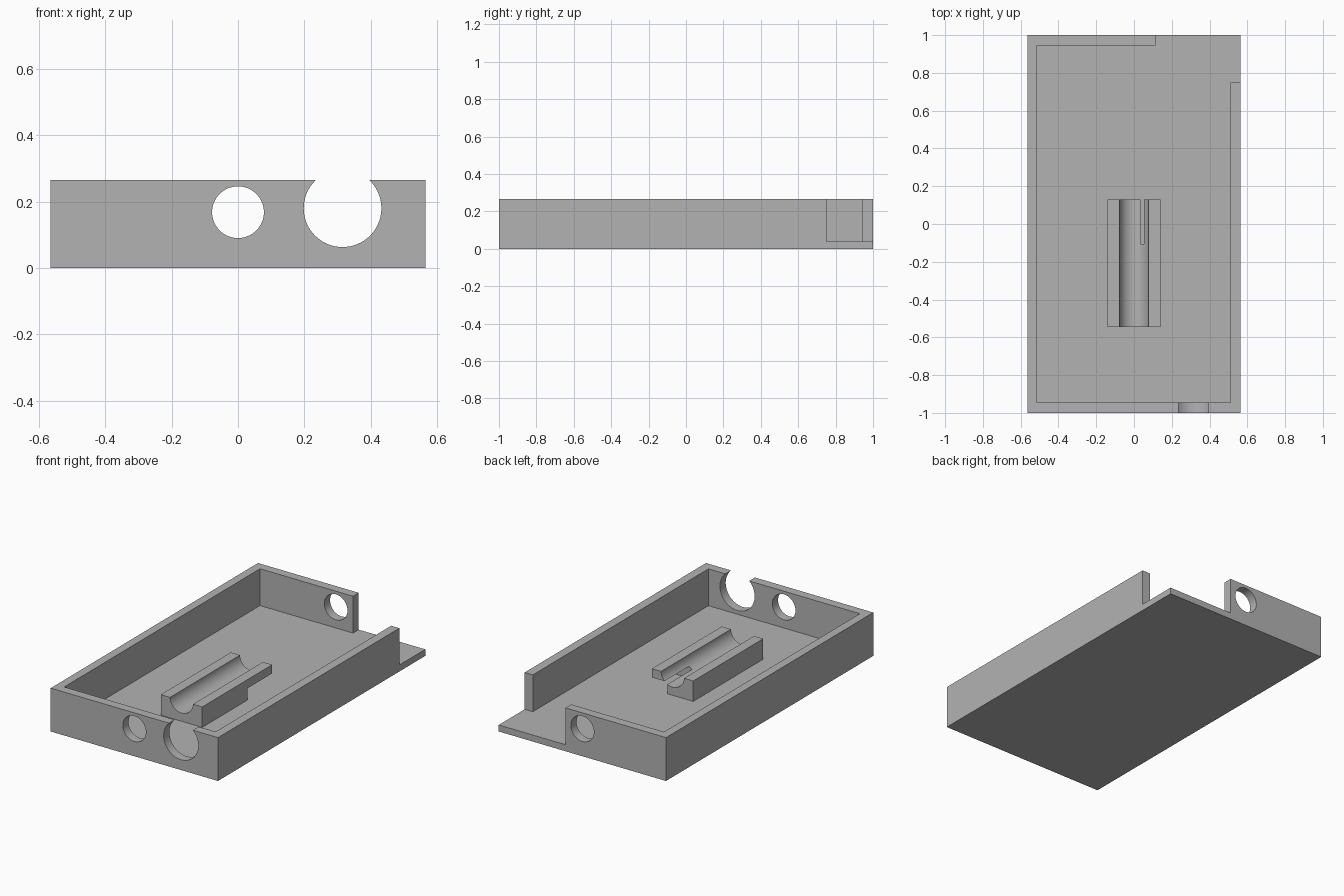
import bpy
import bmesh
import math
from mathutils import Matrix

if "Cube" in bpy.data.objects:
    bpy.data.objects.remove(bpy.data.objects["Cube"])

grey = bpy.data.materials.new("plain grey")
grey.use_nodes = True
colour = (0.45, 0.45, 0.45, 1)
grey.diffuse_color = colour
grey.node_tree.nodes["Principled BSDF"].inputs["Base Color"].default_value = colour


def add_object(name, bm):
    bmesh.ops.recalc_face_normals(bm, faces=bm.faces[:])
    mesh = bpy.data.meshes.new(name)
    bm.to_mesh(mesh)
    bm.free()
    mesh.materials.append(grey)
    obj = bpy.data.objects.new(name, mesh)
    bpy.context.collection.objects.link(obj)
    return obj


def prism(name, outline, z0, z1):
    """Extrude a plan outline from z0 up to z1."""
    bm = bmesh.new()
    base = bm.faces.new([bm.verts.new((x, y, z0)) for x, y in outline])
    top = bmesh.ops.extrude_face_region(bm, geom=[base])
    verts = [v for v in top["geom"] if isinstance(v, bmesh.types.BMVert)]
    bmesh.ops.translate(bm, verts=verts, vec=(0, 0, z1 - z0))
    return add_object(name, bm)


def box(name, x0, x1, y0, y1, z0, z1):
    return prism(name, [(x0, y0), (x1, y0), (x1, y1), (x0, y1)], z0, z1)


def rod(name, x, z, radius, y0, y1):
    """Round cutter running along y."""
    bm = bmesh.new()
    bmesh.ops.create_cone(
        bm, cap_ends=True, segments=64, radius1=radius, radius2=radius, depth=y1 - y0,
        matrix=Matrix.Translation((x, (y0 + y1) / 2, z)) @ Matrix.Rotation(math.pi / 2, 4, "X"))
    return add_object(name, bm)


def cut(target, cutters):
    bpy.context.view_layer.objects.active = target
    for cutter in cutters:
        cutter.hide_render = True
        mod = target.modifiers.new("cut", "BOOLEAN")
        mod.operation = "DIFFERENCE"
        mod.solver = "EXACT"
        mod.object = cutter
        bpy.ops.object.modifier_apply(modifier=mod.name)


def shade(obj):
    bpy.ops.object.select_all(action="DESELECT")
    obj.select_set(True)
    bpy.context.view_layer.objects.active = obj
    bpy.ops.object.shade_smooth_by_angle(angle=math.radians(30))


FLOOR, TOP = 0.04, 0.265

# Open tray and grooved cradle blanks
tray = box("tray", -0.565, 0.565, -1, 1, 0, TOP)
cradle = box("cradle", -0.14, 0.14, -0.545, 0.13, FLOOR, 0.165)

# Cavity that runs out through the open back corner
cavity = prism("cavity_cutter", [
    (-0.513, -0.945), (0.51, -0.945), (0.51, 0.75), (0.7, 0.75),
    (0.7, 1.1), (0.115, 1.1), (0.115, 0.945), (-0.513, 0.945)], FLOOR, 0.4)

# Small bore through both end walls and the cradle, large port in the front wall
bore = rod("bore_cutter", 0, 0.168, 0.078, -1.1, 1.1)
port = rod("port_cutter", 0.315, 0.18, 0.117, -1.1, -0.8)

# Undercut beneath one rear side of the cradle
undercut = box("undercut_cutter", 0.034, 0.2, -0.107, 0.2, 0, 0.112)

cut(tray, [cavity, bore, port])
cut(cradle, [bore, undercut])
for helper in (cavity, bore, port, undercut):
    bpy.data.objects.remove(helper)
for part in (tray, cradle):
    shade(part)
